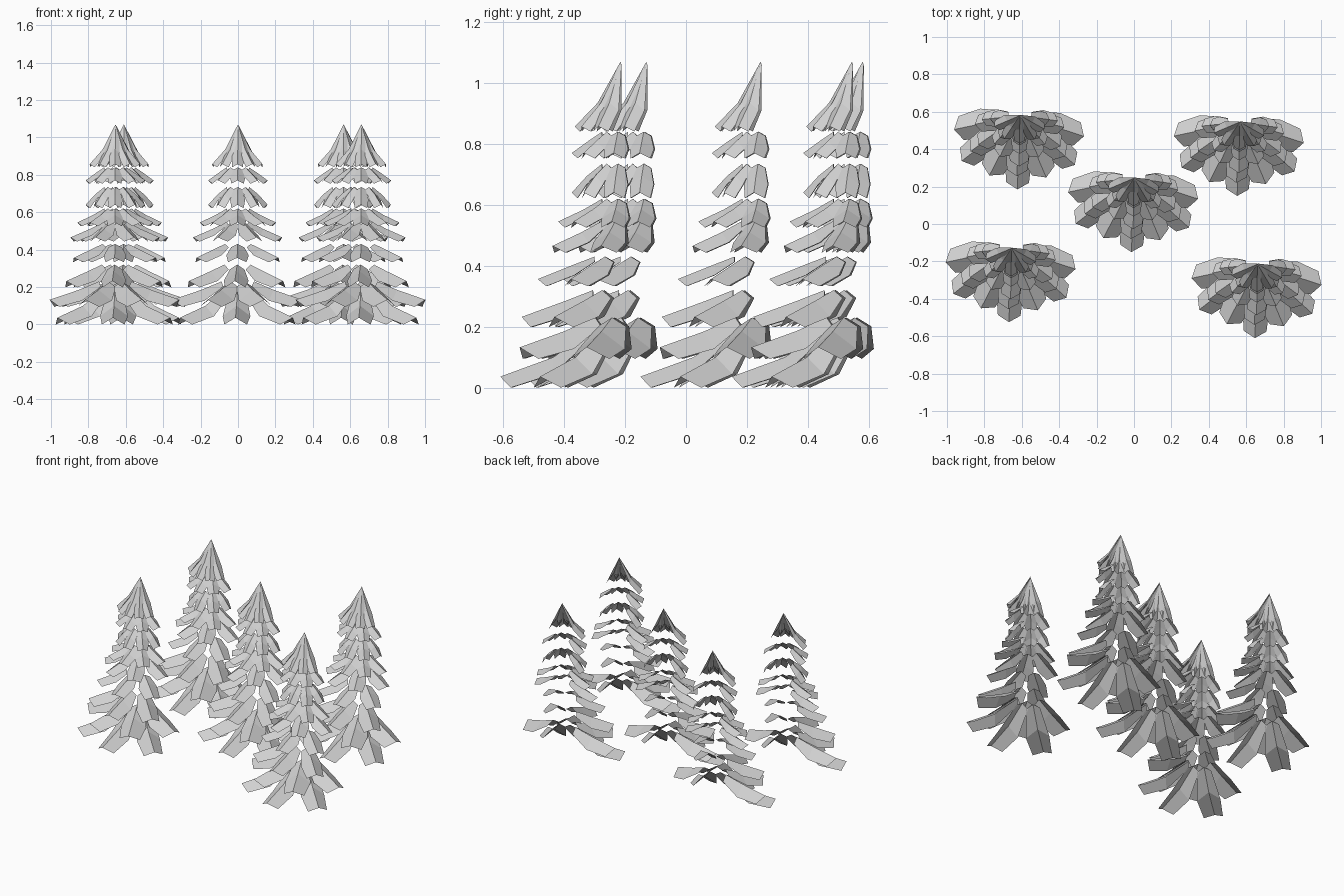
import bpy
import bmesh
from math import radians
from mathutils import Matrix, Vector

if "Cube" in bpy.data.objects:
    bpy.data.objects.remove(bpy.data.objects["Cube"], do_unlink=True)

# Single pale grey for all foliage
grey = bpy.data.materials.new("pale_grey")
grey.use_nodes = True
colour = (0.64, 0.64, 0.64, 1)
grey.diffuse_color = colour
grey.node_tree.nodes["Principled BSDF"].inputs["Base Color"].default_value = colour


def add_frond(bm, ridge, widths, drops, angle):
    """Folded strip drooping forward along a ridge, turned about the trunk axis."""
    turn = Matrix.Rotation(radians(angle), 4, "Z")
    rows = []
    for i, ((r, z), w, d) in enumerate(zip(ridge, widths, drops)):
        back = 0.6 * w if i == len(ridge) - 1 else 0   # pointed tip
        row = [(-w, back - r, z - d), (0, -r, z), (w, back - r, z - d)]
        rows.append([bm.verts.new(turn @ Vector(p)) for p in row])
    for a, b in zip(rows, rows[1:]):
        for k in (0, 1):
            bm.faces.new((a[k], b[k], b[k + 1], a[k + 1]))


def tier_mesh(name, ridge, w, drop, angles):
    bm = bmesh.new()
    base = 0.004 if ridge[0][0] < 0.02 else w * 0.6
    for a in angles:
        add_frond(bm, ridge, (base, w, w * 0.82), (drop * 0.5, drop, drop * 0.65), a)
    mesh = bpy.data.meshes.new(name)
    bm.to_mesh(mesh)
    bm.free()
    mesh.materials.append(grey)
    return mesh


# Tiers from the ground up: ridge (radius, height), half width, fold depth, frond angles
TIERS = [
    ([(0.08, 0.20), (0.22, 0.10), (0.395, 0.036)], 0.074, 0.056, (-52, -2, 48)),
    ([(0.09, 0.23), (0.20, 0.185), (0.36, 0.132)], 0.08, 0.058, (-78, -27, 23, 72)),
    ([(0.09, 0.32), (0.18, 0.285), (0.325, 0.232)], 0.066, 0.052, (-54, -3, 48)),
    ([(0.085, 0.43), (0.15, 0.405), (0.272, 0.356)], 0.06, 0.036, (-55, -1, 53)),
    ([(0.06, 0.55), (0.14, 0.51), (0.245, 0.465)], 0.055, 0.034, (-79, -26, 24, 75)),
    ([(0.06, 0.62), (0.12, 0.585), (0.205, 0.545)], 0.046, 0.03, (-84, -42, -1, 41, 82)),
    ([(0.06, 0.735), (0.11, 0.695), (0.16, 0.64)], 0.04, 0.028, (-83, -42, -1, 41, 82)),
    ([(0.06, 0.84), (0.105, 0.81), (0.16, 0.77)], 0.04, 0.027, (-84, -42, -1, 41, 82)),
    ([(0.0, 1.07), (0.075, 0.935), (0.15, 0.857)], 0.035, 0.025, (-67, -34, -1, 31, 61)),
]
meshes = [tier_mesh(f"frond_tier_{i + 1}", *t) for i, t in enumerate(TIERS)]

# Five identical half-round trees
TREES = {
    "back_right": (-0.61, 0.58),
    "back_left": (0.565, 0.545),
    "middle": (0, 0.245),
    "front_right": (-0.655, -0.13),
    "front_left": (0.66, -0.215),
}
for place, (x, y) in TREES.items():
    for i, mesh in enumerate(meshes):
        tier = bpy.data.objects.new(f"{place}_tree_tier_{i + 1}", mesh)
        tier.location = (x, y, 0)
        bpy.context.collection.objects.link(tier)
